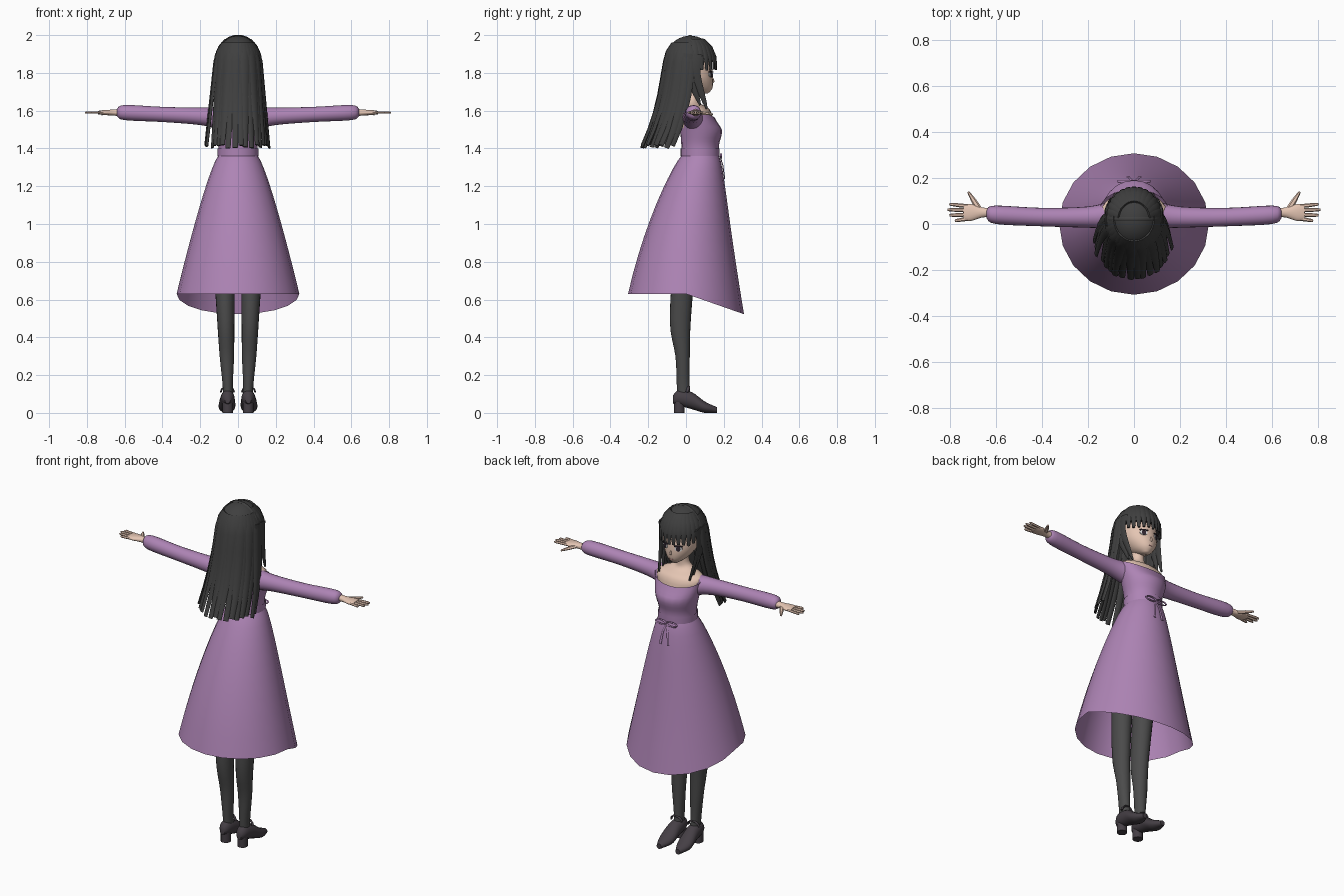
import bpy, bmesh, math, random
from math import cos, sin, pi
from mathutils import Vector

random.seed(4)
cube = bpy.data.objects.get("Cube")
if cube:
    bpy.data.objects.remove(cube)


def material(name, red, green, blue):
    mat = bpy.data.materials.new(name)
    mat.use_nodes = True
    colour = (red, green, blue, 1)
    mat.diffuse_color = colour
    mat.node_tree.nodes["Principled BSDF"].inputs["Base Color"].default_value = colour
    return mat


PURPLE = material("dusty purple", .42, .23, .46)
SKIN = material("skin", .78, .56, .45)
HAIR = material("dark hair", .05, .05, .05)
STOCKING = material("charcoal stocking", .07, .07, .07)
SHOE = material("shoe leather", .06, .05, .06)
EYE = material("dark eye", .03, .02, .03)
WHITE = material("eye white", .7, .7, .7)
LIP = material("lip", .5, .2, .2)


def smooth(keys, steps=4):
    """Run a soft curve through a few key tuples."""
    keys = [Vector(key) for key in keys]
    first, last = keys[0], keys[-1]
    padded = [first] + keys + [last]
    path = []
    for before, start, end, after in zip(padded, keys, keys[1:], padded[3:]):
        for step in range(steps):
            t = step / steps
            pull_in, pull_out = (end - before) / 2, (after - start) / 2
            gap = end - start
            path.append(start + pull_in * t + (gap * 3 - pull_in * 2 - pull_out) * t**2
                        + (pull_in + pull_out - gap * 2) * t**3)
    return path + [last]


def loft(bm, rings, sides=20, capped=True, shape=None):
    """Skin a row of ellipses, each given as (centre, u, v)."""
    rows = []
    for centre, u, v in rings:
        row = []
        for i in range(sides):
            angle = math.tau * i / sides
            point = Vector(centre) + Vector(u) * cos(angle) + Vector(v) * sin(angle)
            row.append(bm.verts.new(shape(point) if shape else point))
        rows.append(row)
    for lower, upper in zip(rows, rows[1:]):
        for i in range(sides):
            j = (i + 1) % sides
            bm.faces.new((lower[i], lower[j], upper[j], upper[i]))
    if capped:
        bm.faces.new(rows[0])
        bm.faces.new(rows[-1])


def upright(data):
    """Level rings from (height, y centre, x radius, y radius)."""
    return [((0, y, z), (rx, 0, 0), (0, ry, 0)) for z, y, rx, ry in data]


def strand(bm, points, start, end, thick, side):
    """Flat lock along points, tapering in width, wide along side."""
    points = [Vector(point) for point in points]
    last = len(points) - 1
    rings = []
    for i, point in enumerate(points):
        along = points[min(i + 1, last)] - points[max(i - 1, 0)]
        out = along.cross(Vector(side)).normalized()
        width = start + (end - start) * (i / last) ** 2
        rings.append((point, out.cross(along).normalized() * width, out * min(thick, width)))
    loft(bm, rings, sides=6)


def finish(name, bm, mat, mirror=False):
    bmesh.ops.recalc_face_normals(bm, faces=bm.faces)
    mesh = bpy.data.meshes.new(name)
    bm.to_mesh(mesh)
    bm.free()
    mesh.materials.append(mat)
    ob = bpy.data.objects.new(name, mesh)
    bpy.context.collection.objects.link(ob)
    bpy.ops.object.select_all(action="DESELECT")
    ob.select_set(True)
    bpy.context.view_layer.objects.active = ob
    bpy.ops.object.shade_smooth_by_angle(angle=math.radians(50))
    if mirror:
        ob.modifiers.new("Mirror", "MIRROR").use_mirror_merge = False


def part(name, rings, mat, mirror=False, **options):
    bm = bmesh.new()
    loft(bm, rings, **options)
    finish(name, bm, mat, mirror)


# Flared skirt, its hem dipping towards the face side
WAIST, LENGTH = 1.36, .73


def dip_hem(point):
    t = (WAIST - point.z) / LENGTH
    point.z -= t * t * max(0, point.y) * .35
    return point


drops = [(i / 10) ** 1.5 for i in range(11)]
part("skirt", upright([(WAIST - LENGTH * t, .075 * (1 - t) ** 2, .105 + .22 * t**.8, .1 + .207 * t**.8)
                       for t in drops]), PURPLE, capped=False, shape=dip_hem)


# Bodice with a wide, scooped neckline, and a waistband
def scoop(point):
    point.z -= max(0, point.z - 1.5) * max(0, point.y - .05) * 4
    return point


part("bodice", upright(smooth([(WAIST, .075, .105, .1), (1.42, .075, .105, .1),
                               (1.5, .08, .125, .11), (1.61, .06, .15, .09)])),
     PURPLE, capped=False, shape=scoop)
part("waistband", upright([(z, .075, .108, .103) for z in (WAIST, 1.4)]), PURPLE, capped=False)

# Bow of two loops and two tails
bow = bmesh.new()
for s in (-1, 1):
    loop = [(s * .035 * (1 - cos(a)), .185, WAIST + .012 * sin(a)) for a in [pi * i / 5 for i in range(11)]]
    strand(bow, loop, .006, .006, .003, (0, 1, 0))
    strand(bow, [(0, .18, WAIST), (s * .016, .195, 1.31), (s * .026, .205, 1.24)], .005, .008, .003, (1, 0, 0))
finish("waist_bow", bow, PURPLE)

# Sleeves, from (x, y, z, radius)
sleeve = smooth([(.1, .04, 1.56, .06), (.2, .03, 1.57, .046), (.4, .03, 1.58, .04),
                 (.6, .04, 1.59, .04), (.64, .045, 1.59, .02)])
part("sleeves", [((x, y, z), (0, r, 0), (0, 0, r)) for x, y, z, r in sleeve], PURPLE, mirror=True)

# Hands: palm, four fanned fingers and a thumb
hand = bmesh.new()
palm = smooth([(.62, .02, .02), (.66, .022, .016), (.71, .037, .013), (.74, .032, .009)])
loft(hand, [((x, .05, 1.59), (0, wide, 0), (0, 0, deep)) for x, wide, deep in palm])
for k in (-1.5, -.5, .5, 1.5):
    reach = .81 - .008 * abs(k - .5) ** 2
    path = [(.72 + (reach - .72) * t, .05 + k * (.018 + .006 * t), 1.59) for t in (0, .5, .9, 1)]
    strand(hand, path, .009, .004, .007, (0, 1, 0))
strand(hand, [(.67, .06, 1.59), (.695, .1, 1.585), (.72, .14, 1.58)], .014, .005, .009, (1, -.7, 0))
finish("hands", hand, SKIN, mirror=True)

# Neck, shoulders, head and nose
part("neck_and_shoulders", upright(smooth([(1.5, .06, .11, .09), (1.6, .05, .145, .08), (1.64, .03, .07, .045),
                                           (1.68, .03, .035, .035), (1.78, .035, .035, .035)])), SKIN)
part("head", upright(smooth([(1.69, .1, .015, .015), (1.72, .07, .055, .07), (1.78, .045, .093, .098),
                             (1.87, .03, .095, .1), (1.94, .03, .06, .07)])), SKIN)
part("nose", upright([(1.745, .135, .008, .008), (1.755, .14, .007, .012), (1.78, .135, .004, .006)]), SKIN, sides=8)


# Face details as thin plates
def plate(name, place, wide, high, mat, turn=0, mirror=False):
    across = Vector((cos(turn), -sin(turn), 0)) * wide
    out = Vector((sin(turn), cos(turn), 0)) * .004
    part(name, [(Vector(place) + out * k, across, (0, 0, high)) for k in (-1, 1)], mat, mirror)


plate("eye_whites", (.042, .13, 1.79), .021, .015, WHITE, .45, True)
plate("irises", (.042, .132, 1.79), .012, .015, EYE, .45, True)
plate("upper_lashes", (.043, .133, 1.805), .024, .004, EYE, .45, True)
plate("mouth", (0, .136, 1.722), .012, .003, LIP)

# Hair cap: half an ellipsoid over the crown
BROW = 1.86


def dome(turn, rise, grow=1):
    flat = cos(rise) * grow
    return Vector((.12 * flat * cos(turn), .022 + .134 * flat * sin(turn), BROW + .137 * sin(rise) * grow))


rises = [i * pi / 17 for i in range(9)]
part("hair_cap", upright([(dome(0, r).z, .022, .12 * cos(r), .134 * cos(r)) for r in rises]), HAIR)

# Long back hair: overlapping locks that spread backwards as they fall
back = bmesh.new()
COUNT = 18
for i in range(COUNT):
    turn = pi * (1 + i / (COUNT - 1))
    side = (-sin(turn), cos(turn), 0)
    sway = random.uniform(-.012, .004)
    length = random.uniform(.44, .46)
    inset = .003 * (i % 2)
    path = [dome(turn, rise) for rise in (.8, .4)]
    for t in [k / 5 for k in range(6)]:
        path.append(((.125 + .04 * t - inset) * cos(turn) + sway * t,
                     .022 - .095 * t * t + (.138 + .027 * t**.5 - inset) * sin(turn), BROW - length * t))
    strand(back, path, .025, .014, .006, side)
finish("back_hair", back, HAIR)

# Fringe: short locks over the forehead
fringe = bmesh.new()
for i in range(13):
    turn = pi * (.08 + .07 * i)
    path = [dome(turn, rise, 1.02) for rise in (1, .6, .2, 0)]
    tip = path[-1].copy()
    tip.z -= random.uniform(.035, .05)
    strand(fringe, path + [tip], .02, .008, .005, (-sin(turn), cos(turn), 0))
finish("fringe", fringe, HAIR)

# Face-framing side locks, a broad one and a shorter one behind
locks = bmesh.new()
for low, shift in ((1.61, 0), (1.63, -.035)):
    path = smooth([(.117, .055 + shift, 1.9), (.122, .05 + shift, 1.8), (.1, .11 + shift, low)])
    strand(locks, path, .033, .005, .006, (0, 1, 0))
finish("side_locks", locks, HAIR, mirror=True)

# Hair band arching over the crown
band = bmesh.new()
strand(band, [dome(pi * (i > 8), min(i, 16 - i) * pi / 16, 1.01) for i in range(17)], .009, .009, .004, (0, 1, 0))
finish("hair_band", band, HAIR)


# Stockinged legs, leaning out towards the hip
def lean(point):
    point.x += .05 + .03 * point.z
    return point


part("legs", upright(smooth([(.06, -.01, .027, .036), (.15, -.015, .027, .034), (.3, -.018, .038, .038),
                             (.5, -.03, .046, .056), (.9, 0, .06, .06)])), STOCKING, mirror=True, shape=lean)

# Shoes, from (y, sole, top, half width), with heel and ankle strap
shoe = bmesh.new()
last = smooth([(-.07, .05, .09, .015), (-.04, .04, .12, .033), (.03, .02, .11, .04),
               (.1, 0, .06, .043), (.165, 0, .03, .015)])
for key in last:
    key[1] = max(key[1], 0)
loft(shoe, [((.055 + .04 * max(y, 0), y, (low + top) / 2), (wide, 0, 0), (0, 0, (top - low) / 2))
            for y, low, top, wide in last])
loft(shoe, [((.055, -.035, z), (.028, 0, 0), (0, .028, 0)) for z in (0, .07)], sides=12)
strap = [(.056 - .035 * cos(a), .005 + .01 * sin(a), .11 + .03 * sin(a)) for a in [pi * i / 6 for i in range(7)]]
strand(shoe, strap, .008, .008, .005, (0, 1, 0))
finish("shoes", shoe, SHOE, mirror=True)
